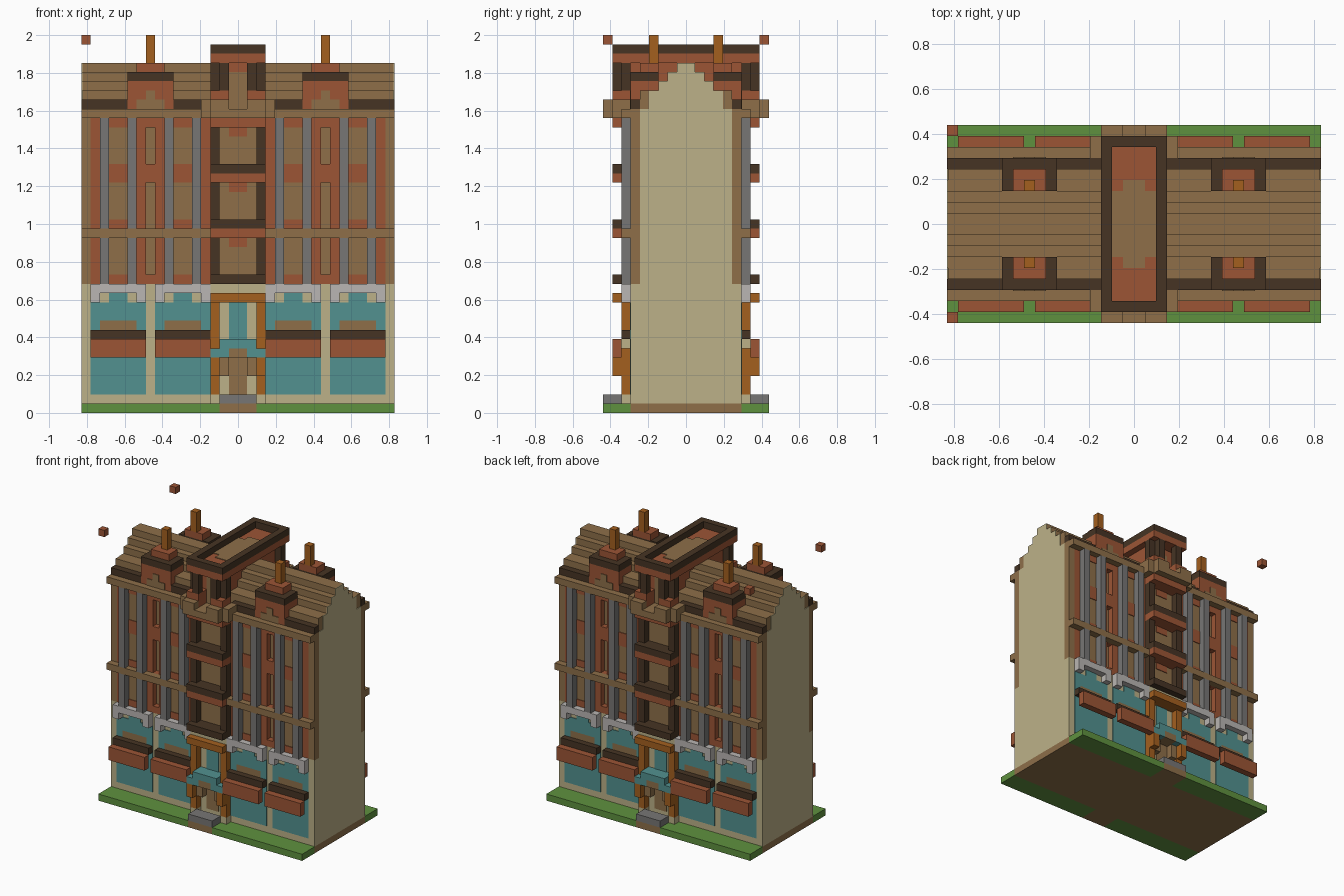
import bpy
import bmesh
from mathutils import Vector

default_cube = bpy.data.objects.get("Cube")
if default_cube:
    bpy.data.objects.remove(default_cube, do_unlink=True)

# Grid of unit blocks: width, depth, height
WIDTH, DEPTH, HEIGHT = 34, 18, 41
UNIT = 2 / HEIGHT


def linear(channel):
    value = channel / 255
    return value / 12.92 if value < 0.04 else ((value + 0.055) / 1.055) ** 2.4


def make_material(name, hex_code):
    colour = [linear(c) for c in bytes.fromhex(hex_code)] + [1.0]
    material = bpy.data.materials.new(name)
    material.use_nodes = True
    material.diffuse_color = colour
    shader = material.node_tree.nodes["Principled BSDF"]
    shader.inputs["Base Color"].default_value = colour
    shader.inputs["Roughness"].default_value = 0.9
    return material


brown = make_material("timber brown", "8E6F49")
red = make_material("brick red", "9C5535")
dark = make_material("dark brown", "463424")
grey = make_material("stone grey", "777675")
white = make_material("pale stone", "BAB6B3")
teal = make_material("window teal", "529190")
cream = make_material("cream plaster", "BCB188")
orange = make_material("orange wood", "A4601F")
green = make_material("grass green", "5F913F")


def mirrored(span, size):
    return (size - span[1], size - span[0])


def part(name, material, *boxes, flip_x=True, flip_y=True):
    """Join boxes, given as x, y and z spans, and mirror them to the other sides."""
    placed = set()
    for x, y, z in boxes:
        for across in ([x, mirrored(x, WIDTH)] if flip_x else [x]):
            for along in ([y, mirrored(y, DEPTH)] if flip_y else [y]):
                placed.add((across, along, z))
    bm = bmesh.new()
    for x, y, z in sorted(placed):
        cube = bmesh.ops.create_cube(bm, size=1)["verts"]
        for vert in cube:
            corner = [s[0] if c < 0 else s[1] for c, s in zip(vert.co, (x, y, z))]
            vert.co = (Vector(corner) - Vector((WIDTH / 2, DEPTH / 2, 0))) * UNIT
    mesh = bpy.data.meshes.new(name)
    bm.to_mesh(mesh)
    bm.free()
    mesh.materials.append(material)
    obj = bpy.data.objects.new(name, mesh)
    bpy.context.collection.objects.link(obj)


def cell(start, length=1):
    return (start, start + length)


# Named spans shared by many parts
FULL, WING, TOWER, INNER, MIDDLE = (0, WIDTH), (0, 14), (14, 20), (15, 19), (16, 18)
YARD, PORCH, RELIEF, WALL, SKIN = (0, 3), (1, 3), (2, 3), (3, 4), (2.9, 3)
CORE = (4, 14)
LOWER, UPPER = (1, 14), (14, 32)
POST = cell(14)
BAYS = (1, 8)

# Ground
part("lawn", green, ((0, 15), YARD, cell(0)))
part("earth_base", brown, (FULL, (3, 15), cell(0)), (INNER, YARD, cell(0)))
part("door_step", grey, (INNER, (0, 2), cell(1)))

# Main body
part("main_body", cream, (FULL, CORE, (1, 32)))
part("lower_wall", cream, (FULL, WALL, LOWER))

# Lower windows, lintels and planters
for number, bay in enumerate(BAYS, 1):
    span = cell(bay, 6)
    middle = cell(bay + 2, 2)
    ends = (cell(bay), cell(bay + 5))
    part(f"shop_window_{number}", teal,
         (span, SKIN, (2, 9)), (span, SKIN, (10, 12)), (middle, SKIN, cell(12)),
         (ends[0], SKIN, cell(9)), (ends[1], SKIN, cell(9)))
    part(f"window_plants_{number}", brown, (cell(bay + 1, 4), SKIN, cell(9)))
    part(f"lintel_{number}", white, (span, RELIEF, cell(13)),
         *[(end, RELIEF, cell(12)) for end in ends])
    part(f"planter_{number}", red, (span, cell(1), (6, 8)))
    part(f"planter_shelf_{number}", dark, (span, RELIEF, cell(8)))
    part(f"planter_brackets_{number}", cream,
         *[(cell(bay + k), RELIEF, cell(7)) for k in (1, 4)])

# Upper wing walls, with slots in the red piers
SLOTS = ((15, 19), (20, 25), (27, 31))
part("brown_wall", brown,
     *[(x, WALL, UPPER) for x in (cell(0), (2, 6), (9, 13))])
part("red_piers", red,
     *[(cell(x), WALL, UPPER) for x in (1, 6, 8, 13)],
     *[(cell(7), WALL, z) for z in (cell(14), cell(19), (25, 27), cell(31))])
part("slot_backs", brown, *[(cell(7), (3.9, 4), z) for z in SLOTS])
part("red_panels", red,
     *[(cell(x, 2), SKIN, z) for x in (3, 10)
       for z in (cell(14), cell(20), (25, 27), cell(31))])
part("grey_columns", grey,
     *[(cell(x), RELIEF, z) for x in (2, 5, 9, 12) for z in ((14, 19), (20, 32))])
part("floor_band", brown, (WING, RELIEF, cell(19)))
part("cornice", brown, ((0, 13), (2, 4), cell(32)))
part("eave", dark, ((0, 5), WALL, cell(33)), ((10, 14), WALL, cell(33)))

# Stepped roof and gable ends
STEPS = ((4, 35), (6, 36), (7, 37), (8, 38))
part("stepped_roof", brown,
     *[((0.1, WIDTH - 0.1), (y, DEPTH - y), (32, top)) for y, top in STEPS])
part("gable_ends", cream, ((0, 0.1), CORE, cell(32)),
     ((0, 0.1), (5, 13), (33, 35)),
     *[((0, 0.1), (y, DEPTH - y), cell(top - 1)) for y, top in STEPS[1:]])

# Dormers and chimneys
part("dormer", red, ((5, 10), (3, 6), (33, 36)))
part("dormer_arch", brown, ((6, 9), SKIN, cell(33)), (cell(7), SKIN, cell(34)))
part("dormer_cap", dark, ((5, 10), (3, 6), cell(36)))
part("chimney_base", red, ((6, 9), (4, 6), cell(37)))
part("chimney", orange, (cell(7), cell(5), (38, HEIGHT)))

# Entrance
part("door", brown, (MIDDLE, SKIN, (2, 6)), (cell(15), RELIEF, (4, 6)))
part("entrance_window", teal, (MIDDLE, SKIN, (8, 12)))
part("entrance_post", orange, (POST, RELIEF, (2, 12)), (POST, cell(1), (4, 6)))
part("entrance_post_foot", cream, (POST, RELIEF, cell(1)))
part("canopy", teal, ((14, 16), cell(1), cell(6)), (cell(15), RELIEF, cell(6)),
     (INNER, PORCH, cell(7)))
part("canopy_arch", brown, (MIDDLE, PORCH, cell(6)))
part("entrance_beam", orange, (TOWER, PORCH, cell(12)))
part("entrance_ledge", cream, (TOWER, RELIEF, cell(13)))

# Central tower: panels, posts and storey bands
part("tower_wall", brown, (TOWER, WALL, UPPER))
part("tower_red_panels", red, *[(MIDDLE, SKIN, cell(z)) for z in (18, 24)],
     (MIDDLE, SKIN, cell(30)))
part("tower_posts", dark,
     *[(POST, RELIEF, z) for z in ((15, 19), (21, 25), (27, 31))])
part("tower_dark_bands", dark, *[(TOWER, PORCH, cell(z)) for z in (14, 20, 26)])
part("tower_red_bands", red, *[(TOWER, PORCH, cell(z)) for z in (19, 25, 31)])

# Balcony with a gap in its parapet
part("balcony_floor", brown, ((13, 21), (1, 4), cell(32)), (TOWER, cell(0), cell(32)))
part("balcony_parapet", brown, (cell(13), PORCH, cell(33)),
     ((14, 16), cell(0), cell(33)))

# Pavilion over the roof ridge
part("pavilion_base", red, ((14, 16), PORCH, (33, 35)))
part("pavilion_core", red, (INNER, (3, 15), (33, 38)))
part("pavilion_door", brown, (MIDDLE, SKIN, (33, 37)))
part("pavilion_posts", dark, (POST, RELIEF, (35, 38)), (cell(15), cell(1), (35, 38)))
part("pavilion_roof", red, (TOWER, (1, 17), cell(38)))
part("pavilion_rim", dark, (POST, (1, 17), cell(39)), (INNER, cell(1), cell(39)))
part("pavilion_roof_panel", brown, (INNER, (6, 12), (39, 39.1)),
     (MIDDLE, (5, 13), (39, 39.1)))

# Loose corner blocks
part("corner_blocks", red, (cell(0), cell(0), cell(40)), flip_x=False)
